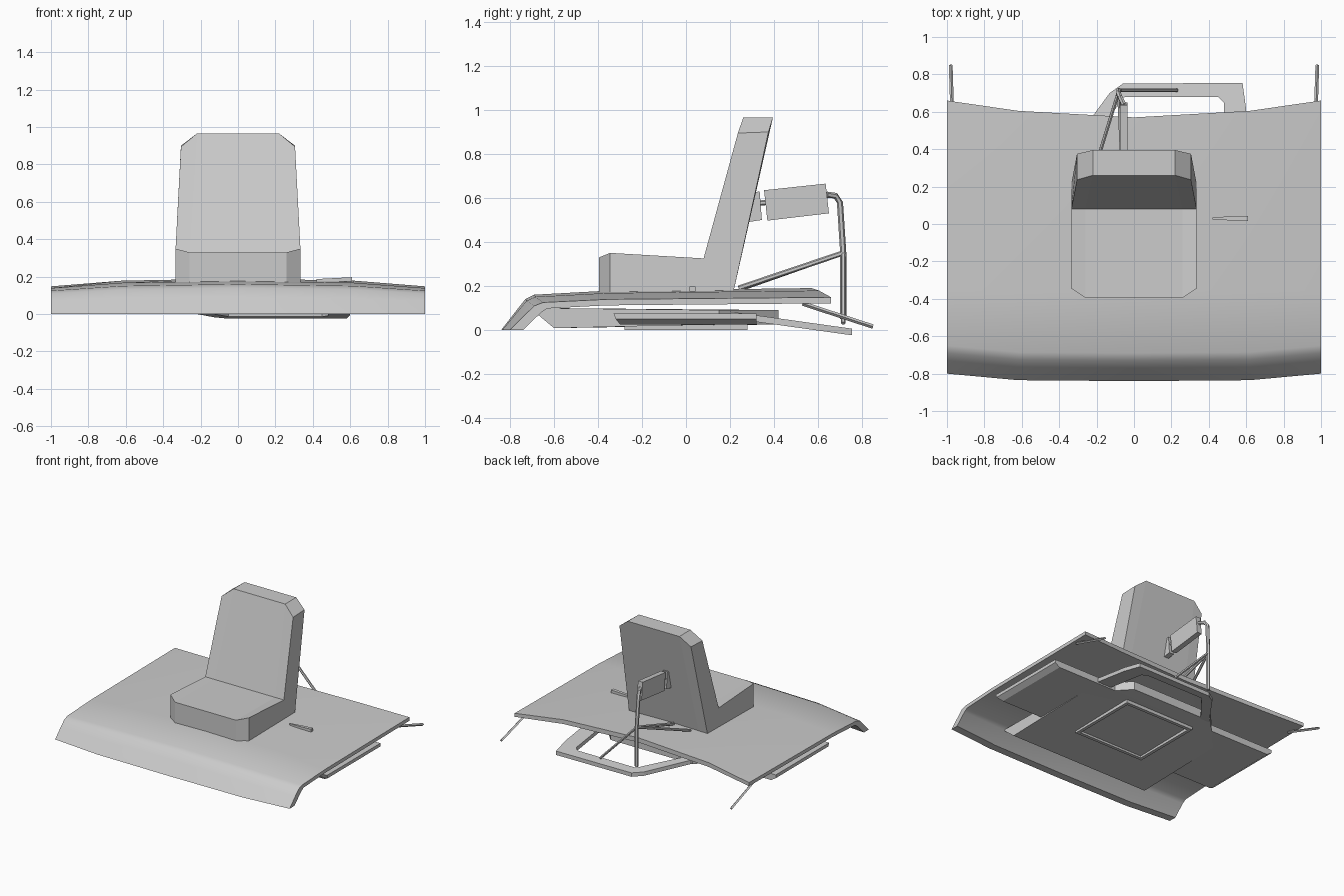
import bpy, bmesh, math
from mathutils import Vector

cube = bpy.data.objects.get("Cube")
if cube:
    bpy.data.objects.remove(cube, do_unlink=True)

grey = bpy.data.materials.new("plain_grey")
grey.use_nodes = True
grey.diffuse_color = (0.6, 0.6, 0.6, 1)
grey.node_tree.nodes["Principled BSDF"].inputs["Base Color"].default_value = (0.6, 0.6, 0.6, 1)


def finish(name, bm, smooth=False):
    bmesh.ops.recalc_face_normals(bm, faces=bm.faces)
    mesh = bpy.data.meshes.new(name)
    bm.to_mesh(mesh)
    bm.free()
    mesh.materials.append(grey)
    obj = bpy.data.objects.new(name, mesh)
    bpy.context.collection.objects.link(obj)
    if smooth:
        bpy.ops.object.select_all(action='DESELECT')
        obj.select_set(True)
        bpy.context.view_layer.objects.active = obj
        bpy.ops.object.shade_smooth_by_angle(angle=math.radians(35))
    return obj


def loft(name, rings, closed=False, smooth=False):
    """Skin equal-sized point rings, capping the ends or joining last to first."""
    bm = bmesh.new()
    rows = [[bm.verts.new(p) for p in ring] for ring in rings]
    n = len(rows[0])
    pairs = list(zip(rows, rows[1:])) + ([(rows[-1], rows[0])] if closed else [])
    for a, b in pairs:
        for i in range(n):
            j = (i + 1) % n
            bm.faces.new((a[i], a[j], b[j], b[i]))
    if not closed:
        bm.faces.new(rows[0])
        bm.faces.new(rows[-1])
    return finish(name, bm, smooth)


def rod(name, points, radius, sides=6):
    """Round bar through the points, mitred at bends."""
    pts = [Vector(p) for p in points]
    rings = []
    for i, p in enumerate(pts):
        d = (pts[min(i + 1, len(pts) - 1)] - pts[max(i - 1, 0)]).normalized()
        u = d.cross(Vector((0, 1, 0) if abs(d.x) > 0.8 else (1, 0, 0))).normalized()
        v = d.cross(u)
        rings.append([p + radius * (math.cos(t) * u + math.sin(t) * v)
                      for t in [math.tau * k / sides for k in range(sides)]])
    return loft(name, rings, smooth=True)


def side_plate(name, x0, x1, outline):
    """Side outline in y and z, extruded along x."""
    return loft(name, [[(x, y, z) for y, z in outline] for x in (x0, x1)])


# Crowned deck with a turned-down front lip
top = [(-0.84, 0), (-0.77, 0.09), (-0.73, 0.14), (-0.69, 0.16), (-0.36, 0.178), (0.57, 0.19)]
under = [(0.57, 0.155), (-0.36, 0.143), (-0.67, 0.125), (-0.70, 0.1), (-0.78, 0)]
stations = [(-1, 0.78, 0.04, 0.09), (-0.62, 0.94, 0.005, 0.035), (0, 1, 0, 0),
            (0.62, 0.94, 0.005, 0.035), (1, 0.78, 0.04, 0.09)]
rings = []
for x, rise, front, back in stations:
    rings.append([(x, y + (back if y > 0.5 else front if y < -0.5 else 0), z * rise)
                  for y, z in top + under])
loft("deck", rings, smooth=True)

# Seat: cushion and backrest with chamfered corners
outer = [(0.335, -0.345, 0.17), (0.335, -0.345, 0.35), (0.335, 0.08, 0.325),
         (0.305, 0.236, 0.895), (0.305, 0.375, 0.9), (0.335, 0.215, 0.17)]
inner = [(0.26, -0.395, 0.17), (0.26, -0.395, 0.33), (0.26, 0.08, 0.325),
         (0.22, 0.26, 0.965), (0.22, 0.395, 0.965), (0.26, 0.215, 0.17)]
flip = lambda ring: [(-x, y, z) for x, y, z in ring]
loft("seat", [flip(outer), flip(inner), inner, outer])

# Wide foot tray, sides leaning in below
loft("foot_tray", [
    [(x, y, z) for x, y in ((-w, -0.33 + i), (w, -0.33 + i), (w, 0.32), (-w, 0.32))]
    for w, z, i in ((0.95, 0.025, 0.03), (0.99, 0.05, 0.01), (0.99, 0.075, 0))])

# Belly pan with a raked nose and clipped rear corners
def pan_ring(nose, z_nose, z_tail):
    plan = [(0.6, nose), (0.6, 0.15), (0.35, 0.42)]
    plan += [(-x, y) for x, y in reversed(plan)]
    return [(x, y, z_nose if y < -0.5 else z_tail) for x, y in plan]

loft("belly_pan", [pan_ring(-0.6, 0.008, 0.025), pan_ring(-0.71, 0.1, 0.09)])

# Rectangular rim under the pan
def frame(name, out, hole, z_low, z_high):
    loft(name, [[(x, y, z(y)) for x, y in path] for path, z in
                ((out, z_low), (out, z_high), (hole, z_high), (hole, z_low))], closed=True)

rect = lambda w, d: [(-w, -d), (w, -d), (w, d), (-w, d)]
frame("sump_rim", rect(0.3, 0.28), rect(0.275, 0.255), lambda y: 0, lambda y: 0.03)

# Sloping rear frame with one diagonal arm
slope = lambda y: 0.1 - 0.14 * (y - 0.08)
frame("rear_frame",
      [(0.6, 0.2), (0.6, 0.61), (0.58, 0.755), (-0.06, 0.75), (-0.13, 0.7), (-0.5, 0.2)],
      [(0.48, 0.27), (0.48, 0.65), (0.45, 0.68), (-0.05, 0.68), (-0.08, 0.64), (-0.38, 0.27)],
      lambda y: slope(y) - 0.03, slope)

# Rear corner stays
for side, s in (("left", 1), ("right", -1)):
    rod(f"{side}_corner_stay", [(0.97 * s, 0.53, 0.12), (0.98 * s, 0.85, 0.015)], 0.01, 4)

# Rear support rods
joint = (-0.08, 0.715, 0.35)
rod("post", [(-0.08, 0.715, 0.05), joint, (-0.085, 0.7, 0.58), (-0.075, 0.68, 0.61),
             (-0.055, 0.64, 0.615)], 0.014)
rod("cross_brace", [(0.23, 0.715, 0.03), joint], 0.01)
rod("inner_brace", [(-0.06, 0.24, 0.19), joint], 0.012)
rod("outer_brace", [(-0.22, 0.26, 0.19), joint], 0.01)

# Plates carried behind the backrest
side_plate("large_plate", -0.075, -0.035, [(0.37, 0.497), (0.65, 0.53), (0.635, 0.665), (0.355, 0.635)])
side_plate("small_plate", -0.075, -0.035, [(0.28, 0.49), (0.345, 0.5), (0.335, 0.63), (0.28, 0.62)])
rod("plate_link", [(-0.055, 0.32, 0.575), (-0.055, 0.37, 0.58)], 0.012)

# Small lever lying on the deck
loft("lever", [[(x, 0.03 - w, 0.175), (x, 0.03 + w, 0.175), (x, 0.03 + w, z), (x, 0.03 - w, z)]
               for x, w, z in ((0.42, 0.005, 0.187), (0.53, 0.012, 0.193), (0.61, 0.013, 0.197))])
